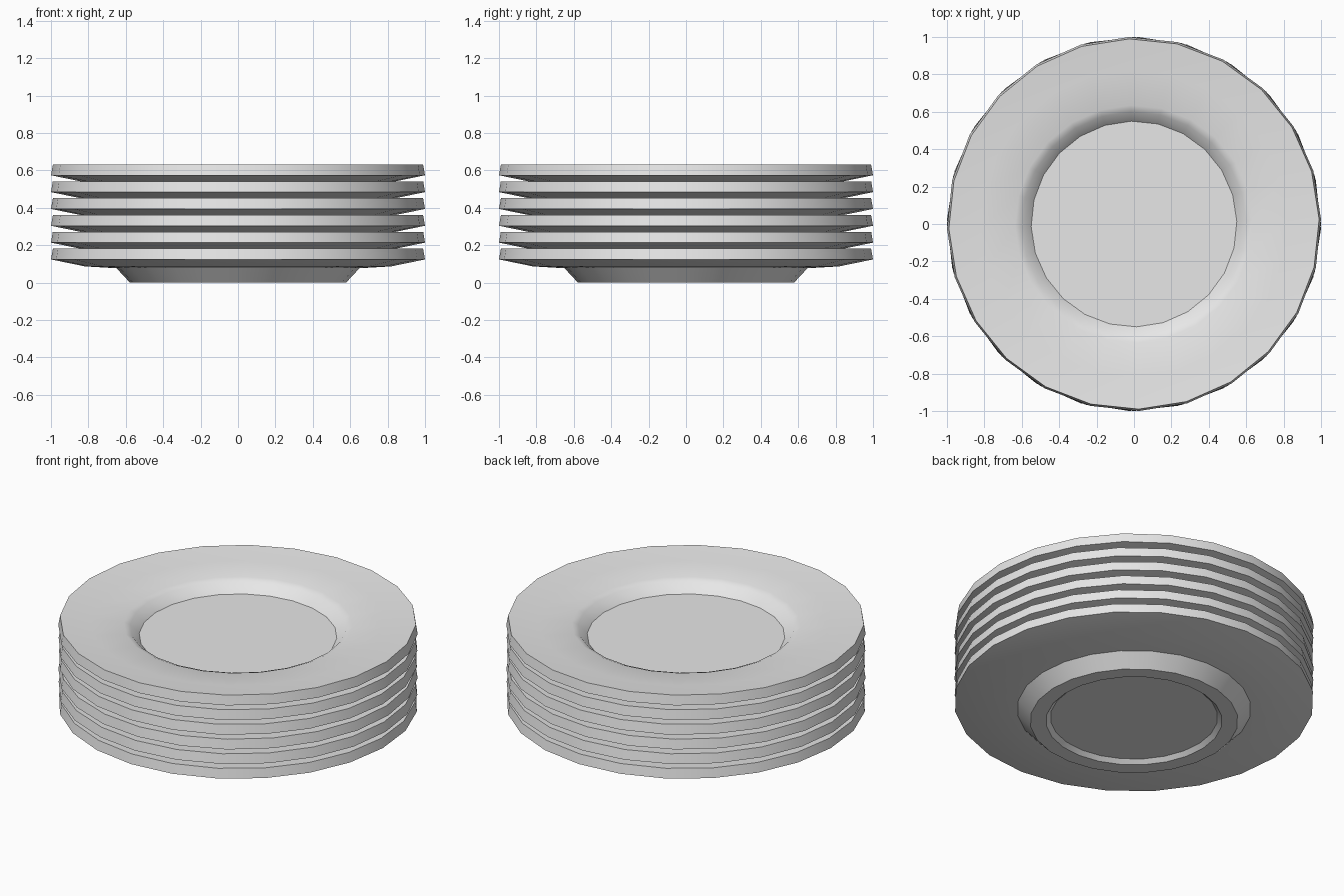
import bpy
import bmesh
import math

cube = bpy.data.objects.get("Cube")
if cube:
    bpy.data.objects.remove(cube, do_unlink=True)

SIDES = 24
PLATES = 6
SPACING = 0.09

# Plate cross-section (radius, height), from the well centre over the rim to the underside
PROFILE = [
    (0.0, 0.086), (0.55, 0.086),                  # well floor
    (0.60, 0.138), (0.635, 0.152),                # well wall
    (0.82, 0.164), (0.99, 0.182),                 # rim top
    (1.0, 0.124),                                 # outer edge
    (0.82, 0.087), (0.65, 0.077),                 # rim underside
    (0.578, 0.0), (0.49, 0.0),                    # foot
    (0.465, 0.023), (0.0, 0.023),                 # recessed base
]

# Glazed ceramic
ceramic = bpy.data.materials.new("white ceramic")
ceramic.use_nodes = True
colour = (0.8, 0.8, 0.8, 1.0)
ceramic.diffuse_color = colour
ceramic.node_tree.nodes["Principled BSDF"].inputs["Base Color"].default_value = colour


def lathe(name, profile):
    """Revolve a closed-on-axis profile into a solid mesh."""
    bm = bmesh.new()
    verts = [bm.verts.new((r, 0, z)) for r, z in profile]
    edges = [bm.edges.new(pair) for pair in zip(verts, verts[1:])]
    bmesh.ops.spin(bm, geom=verts + edges, cent=(0, 0, 0), axis=(0, 0, 1),
                   angle=math.tau, steps=SIDES, use_merge=True)
    bmesh.ops.remove_doubles(bm, verts=bm.verts, dist=0.0005)
    bmesh.ops.recalc_face_normals(bm, faces=bm.faces)
    mesh = bpy.data.meshes.new(name)
    bm.to_mesh(mesh)
    bm.free()
    mesh.materials.append(ceramic)
    return mesh


# Stack of plates, each turned very slightly
plate_mesh = lathe("plate", PROFILE)
bpy.ops.object.select_all(action="DESELECT")
for i in range(PLATES):
    plate = bpy.data.objects.new(f"plate_{i + 1}", plate_mesh)
    plate.location.z = i * SPACING
    plate.rotation_euler.z = math.radians((i % 3 - 1) * 1.5)
    bpy.context.collection.objects.link(plate)
    plate.select_set(True)
    bpy.context.view_layer.objects.active = plate

bpy.ops.object.shade_smooth_by_angle(angle=math.radians(30))
